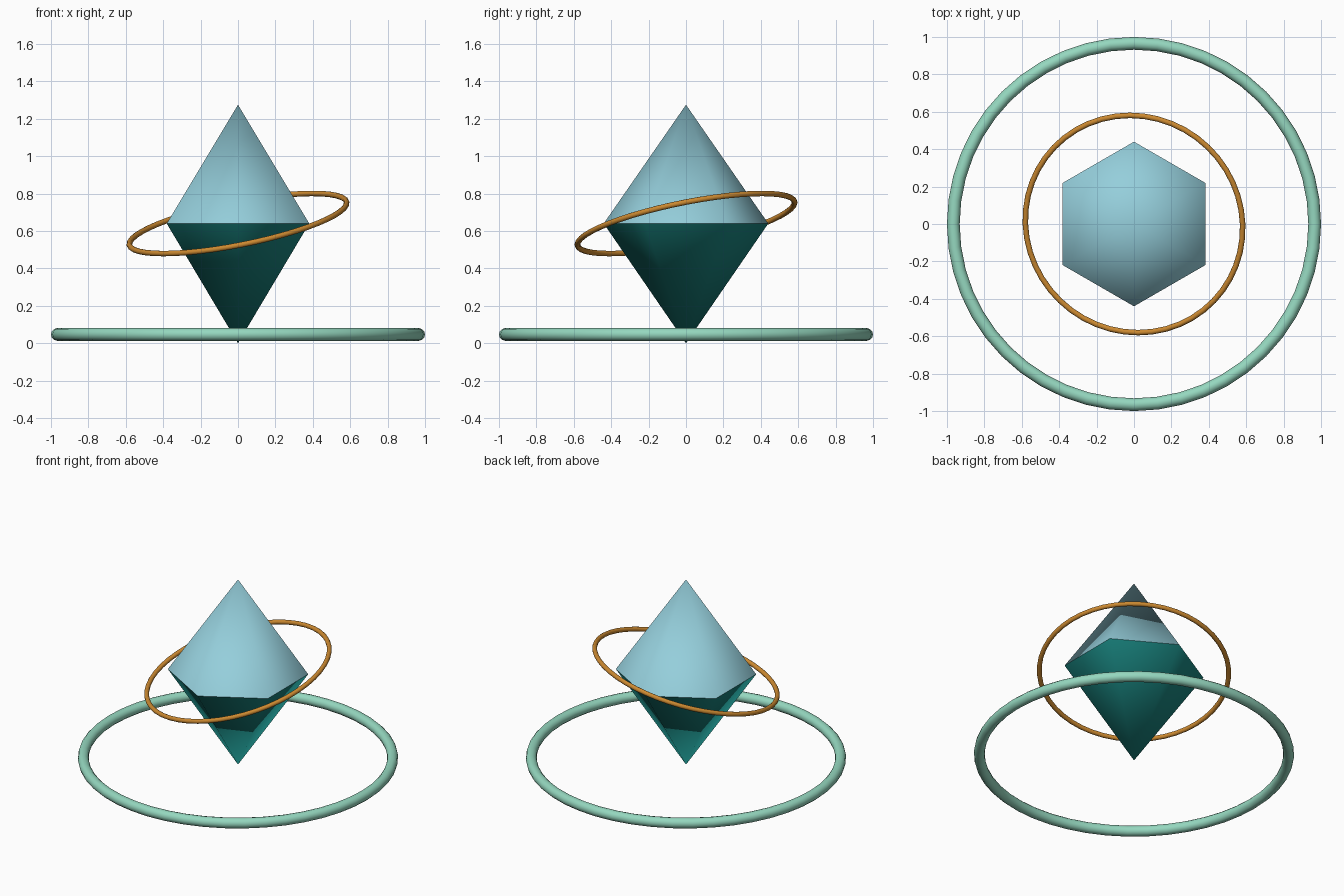
import bpy
from math import pi

cube = bpy.data.objects.get("Cube")
if cube:
    bpy.data.objects.remove(cube, do_unlink=True)


def material(name, rgb):
    mat = bpy.data.materials.new(name)
    mat.use_nodes = True
    mat.diffuse_color = (*rgb, 1)
    mat.node_tree.nodes["Principled BSDF"].inputs["Base Color"].default_value = (*rgb, 1)
    return mat


def finish(name, mat):
    obj = bpy.context.object
    obj.name = name
    obj.data.materials.append(mat)
    obj.data.shade_smooth()
    return obj


pale_blue = material("pale_blue", (0.30, 0.62, 0.71))
deep_teal = material("deep_teal", (0.01, 0.24, 0.22))
amber = material("amber", (0.60, 0.25, 0.03))
mint = material("mint", (0.30, 0.68, 0.52))

# Crystal: two six-sided pyramids meeting at a crisp waist
WAIST = 0.64
RADIUS = 0.44


def pyramid(name, mat, height, flip):
    bpy.ops.mesh.primitive_cone_add(
        vertices=6, radius1=RADIUS, radius2=0, depth=height, end_fill_type='NOTHING',
        location=(0, 0, WAIST + (-height if flip else height) / 2),
        rotation=(pi if flip else 0, 0, 0))
    finish(name, mat)


pyramid("crystal_top", pale_blue, 0.635, False)
pyramid("crystal_bottom", deep_teal, WAIST, True)


# Rings: tilted halo around the waist, flat ring near the ground
def ring(name, mat, major, minor, height, tilt):
    bpy.ops.mesh.primitive_torus_add(
        major_radius=major, minor_radius=minor, major_segments=48, minor_segments=12,
        location=(0, 0, height), rotation=(tilt, -tilt, 0))
    finish(name, mat)


ring("halo_ring", amber, 0.592, 0.015, WAIST, 0.195)
ring("ground_ring", mint, 0.966, 0.034, 0.047, 0)
